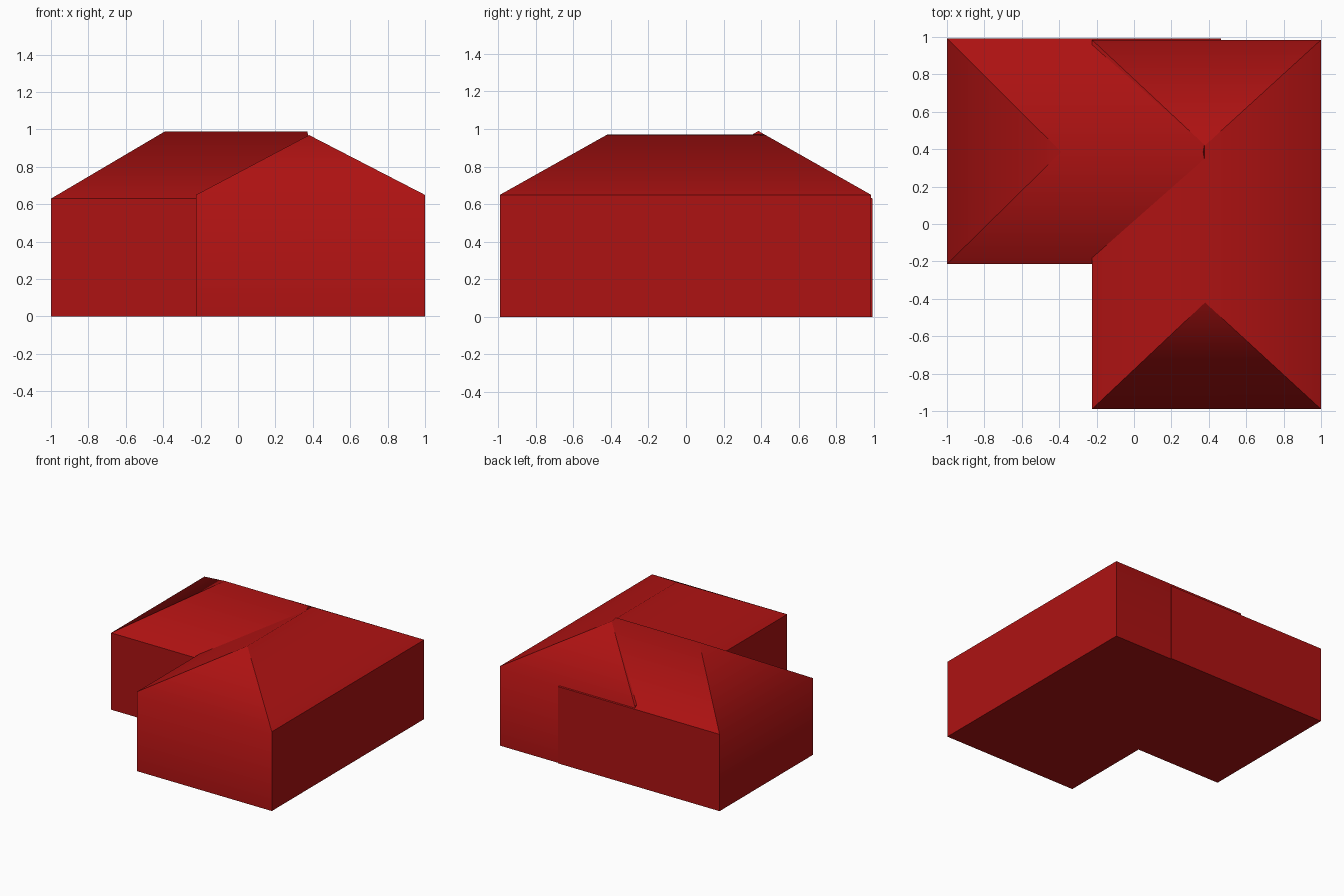
import bpy
import bmesh
from mathutils import Vector

cube = bpy.data.objects.get("Cube")
if cube:
    bpy.data.objects.remove(cube, do_unlink=True)

# Single dark red finish
red = bpy.data.materials.new("dark red")
red.use_nodes = True
red.diffuse_color = (0.42, 0.006, 0.006, 1)
red.node_tree.nodes["Principled BSDF"].inputs["Base Color"].default_value = red.diffuse_color


def hipped_block(name, low, high, eave, ridge_a, ridge_b):
    """Box with a hip roof whose ridge runs from ridge_a to ridge_b."""
    bm = bmesh.new()
    corners = [(low[0], low[1]), (high[0], low[1]), (high[0], high[1]), (low[0], high[1])]
    base = [bm.verts.new((x, y, 0)) for x, y in corners]
    top = [bm.verts.new((x, y, eave)) for x, y in corners]
    a, b = bm.verts.new(ridge_a), bm.verts.new(ridge_b)
    bm.faces.new(base[::-1])
    along = (Vector(ridge_b) - Vector(ridge_a)).normalized()
    end_eaves = []
    for i in range(4):
        j = (i + 1) % 4
        bm.faces.new((base[i], base[j], top[j], top[i]))
        # Each eave corner joins the nearer end of the ridge
        near = [min((a, b), key=lambda r: abs((r.co - top[k].co).dot(along))) for k in (j, i)]
        if near[0] is near[1]:
            bm.faces.new((top[i], top[j], near[0]))
            end_eaves.append({top[i], top[j]})
        else:
            bm.faces.new((top[i], top[j], near[0], near[1]))
    bmesh.ops.recalc_face_normals(bm, faces=bm.faces)
    # Soft ridge and end eaves, crisp hips and corners
    soft = end_eaves + [{a, b}]
    for edge in bm.edges:
        edge.smooth = set(edge.verts) in soft
    for face in bm.faces:
        face.smooth = True
    mesh = bpy.data.meshes.new(name)
    bm.to_mesh(mesh)
    bm.free()
    mesh.materials.append(red)
    obj = bpy.data.objects.new(name, mesh)
    bpy.context.collection.objects.link(obj)
    return obj


# Long wing running front to back
hipped_block("main_wing", (-0.225, -0.99), (1, 0.985), 0.65,
             (0.38, -0.42, 0.97), (0.38, 0.42, 0.97))

# Side wing with the slightly taller ridge, tucked into the long wing
hipped_block("side_wing", (-1, -0.215), (0.465, 0.993), 0.63,
             (-0.39, 0.385, 0.99), (0.37, 0.385, 0.99))
